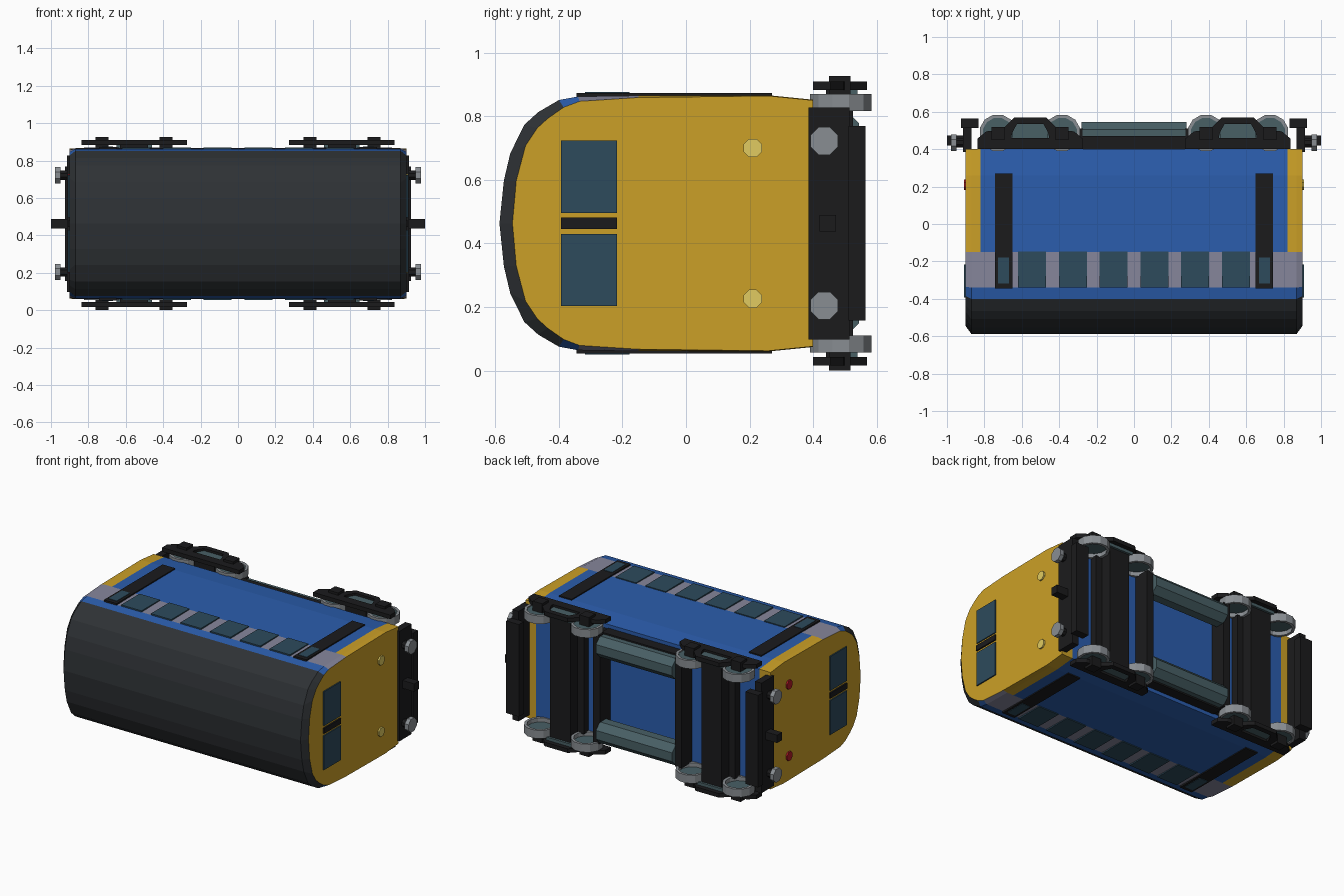
import bpy, bmesh
from math import pi
from mathutils import Matrix

if "Cube" in bpy.data.objects:
    bpy.data.objects.remove(bpy.data.objects["Cube"])

C = 0.463  # z of the car's centre plane (the car lies on its side, roof towards -y)


def mat(name, r, g, b):
    m = bpy.data.materials.new(name)
    m.diffuse_color = (r, g, b, 1)
    m.use_nodes = True
    m.node_tree.nodes["Principled BSDF"].inputs["Base Color"].default_value = m.diffuse_color
    return m


YELLOW = mat("yellow", .60, .35, .02)
BLUE = mat("blue", .024, .11, .42)
ROOF = mat("roof_dark", .027, .031, .035)
BLACK = mat("black", .011, .011, .012)
GLASS = mat("glass", .026, .069, .107)
STRIPE = mat("stripe_grey", .24, .24, .33)
STEEL = mat("steel", .25, .27, .29)
TEAL = mat("slate", .065, .115, .13)
LAMP = mat("lamp_yellow", .75, .6, .12)
RED = mat("lamp_red", .45, .01, .02)


def finish(name, bm, *mats):
    bmesh.ops.recalc_face_normals(bm, faces=bm.faces)
    me = bpy.data.meshes.new(name)
    bm.to_mesh(me)
    bm.free()
    for m in mats:
        me.materials.append(m)
    ob = bpy.data.objects.new(name, me)
    bpy.context.collection.objects.link(ob)
    return ob


def box(name, x, y, h, m):
    """Box from ranges in x, y and h (height from the centre plane)."""
    bm = bmesh.new()
    bmesh.ops.create_cube(bm, size=1)
    for v in bm.verts:
        v.co = (x[v.co.x > 0], y[v.co.y > 0], C + h[v.co.z > 0])
    return finish(name, bm, m)


def cyl(name, axis, pos, r, length, n, m):
    """Cylinder along x or z, with a flat side turned to the axes."""
    bm = bmesh.new()
    bmesh.ops.create_cone(bm, cap_ends=True, segments=n, radius1=r, radius2=r, depth=length)
    rot = Matrix.Rotation(pi / n, 4, 'Z')
    if axis == 'x':
        rot = Matrix.Rotation(pi / 2, 4, 'Y') @ rot
    bm.transform(Matrix.Translation(pos) @ rot)
    return finish(name, bm, m)


def plate(name, pts, holes, h0, h1, m):
    """Flat outline in x,y with a bridged hole, extruded in z."""
    bm = bmesh.new()
    levels = []
    for h in (h0, h1):
        levels.append([[bm.verts.new((x, y, C + h)) for x, y in loop] for loop in (pts, holes)])
    n = len(pts)
    for i in range(n):
        j = (i + 1) % n
        for lev in levels:
            bm.faces.new((lev[0][i], lev[0][j], lev[1][j], lev[1][i]))
        for k in (0, 1):
            bm.faces.new((levels[0][k][i], levels[0][k][j], levels[1][k][j], levels[1][k][i]))
    return finish(name, bm, m)


def rng(s, a, b):
    return (min(s * a, s * b), max(s * a, s * b))


# Car body: half profile (y, h) in the middle and the smaller one at the ends
MID = [(.4, .389), (.26, .403), (-.15, .402), (-.34, .399), (-.40, .388),
       (-.465, .35), (-.509, .31), (-.553, .22), (-.573, .135), (-.587, 0)]
END = [(.4, .387), (.26, .401), (-.15, .396), (-.335, .384), (-.385, .365),
       (-.435, .33), (-.468, .30), (-.505, .244), (-.534, .134), (-.546, 0)]


def ring(half):
    return half + [(y, -h) for y, h in half[-2::-1]]


bm = bmesh.new()
stations = [(-.9, END), (-.87, MID), (-.82, MID), (.82, MID), (.87, MID), (.9, END)]
rings = [[bm.verts.new((x, y, C + h)) for y, h in ring(p)] for x, p in stations]
n = len(rings[0])
for s in range(5):
    for i in range(n):
        j = (i + 1) % n
        f = bm.faces.new((rings[s][i], rings[s][j], rings[s + 1][j], rings[s + 1][i]))
        k = min(i, n - 2 - i) if i < n - 1 else 0
        if k < 2:
            f.material_index = 1 if s == 2 else 0
        else:
            f.material_index = {2: 2, 3: 1}.get(k, 3)
for r in (rings[0], rings[-1]):
    bm.faces.new(r)
finish("car_body", bm, YELLOW, BLUE, STRIPE, ROOF)

for sz in (-1, 1):
    # Side windows and doors
    for i in range(6):
        x = -.545 + .218 * i
        box("side_window", (x - .075, x + .075), (-.34, -.147), rng(sz, .39, .408), GLASS)
    for sx in (-1, 1):
        box("door", rng(sx, .65, .743), (-.345, .27), rng(sz, .38, .41), BLACK)
        box("door_window", rng(sx, .667, .728), (-.318, -.178), rng(sz, .40, .413), GLASS)
    # Underfloor tanks and sills
    cyl("underfloor_tank", 'x', (0, .475, C + sz * .285), .0758, .56, 8, TEAL)
    box("sill", (-.29, .29), (.398, .47), rng(sz, .335, .365), BLACK)

for sx in (-1, 1):
    # End windows, lamps and divider
    box("end_divider", rng(sx, .89, .91), (-.394, -.217), (-.018, .018), BLACK)
    for sz in (-1, 1):
        box("end_window", rng(sx, .89, .908), (-.394, -.217), rng(sz, .033, .26), GLASS)
        cyl("lamp", 'x', (sx * .9, .21, C + sz * .237), .031, .02, 8, LAMP if sx > 0 else RED)
        # Buffers
        cyl("buffer_stem", 'x', (sx * .925, .435, C + sz * .259), .027, .07, 8, BLACK)
        cyl("buffer_head", 'x', (sx * .964, .435, C + sz * .259), .047, .028, 8, STEEL)
    # Buffer beam, step and coupler
    box("buffer_beam", rng(sx, .868, .915), (.385, .515), (-.365, .365), BLACK)
    box("beam_step", rng(sx, .832, .925), (.512, .565), (-.306, .306), BLACK)
    box("coupler", rng(sx, .9, 1.0), (.42, .472), (-.026, .026), BLACK)
    # Underframe cross wall and bogie bolster
    box("cross_wall", rng(sx, .275, .325), (.395, .51), (-.36, .36), BLACK)
    cx = sx * .555
    box("bogie_bolster_base", (cx - .12, cx + .12), (.398, .45), (-.36, .36), BLACK)
    box("bogie_bolster", (cx - .075, cx + .075), (.44, .525), (-.42, .42), BLACK)
    for sz in (-1, 1):
        # Bogie side frame with a central window
        outer = [(-.283, .40), (.283, .40), (.283, .455), (.235, .495), (.15, .505), (.085, .57),
                 (-.085, .57), (-.15, .505), (-.235, .495), (-.283, .455)]
        inner = [(-.1, .46), (.1, .46), (.1, .47), (.098, .48), (.09, .50), (.07, .535),
                 (-.07, .535), (-.09, .50), (-.098, .48), (-.1, .47)]
        outer, inner = ([(cx + x, y) for x, y in p] for p in (outer, inner))
        plate("bogie_side_frame", outer, inner, sz * .42, sz * .447, BLACK)
        box("bogie_spring_box", (cx - .095, cx + .095), (.455, .54), rng(sz, .40, .432), TEAL)
        for wx in (.385, .728):
            x = sx * wx
            box("axle_box", (x - .035, x + .035), (.45, .518), rng(sz, .40, .463), BLACK)
            # Wheel: open steel tyre with a slate disc
            bm = bmesh.new()
            loops = []
            for r, h in ((.1, .353), (.1, .407), (.082, .407), (.082, .353)):
                ret = bmesh.ops.create_circle(bm, segments=12, radius=r)
                bmesh.ops.transform(bm, verts=ret["verts"], matrix=Matrix.Translation(
                    (x, .487, C + sz * h)) @ Matrix.Rotation(pi / 12, 4, 'Z'))
                loops.append(ret["verts"])
            for a in range(4):
                p, q = loops[a], loops[(a + 1) % 4]
                for i in range(12):
                    bm.faces.new((p[i], p[(i + 1) % 12], q[(i + 1) % 12], q[i]))
            finish("wheel_tyre", bm, STEEL)
            cyl("wheel_disc", 'z', (x, .487, C + sz * .39), .084, .02, 12, TEAL)
